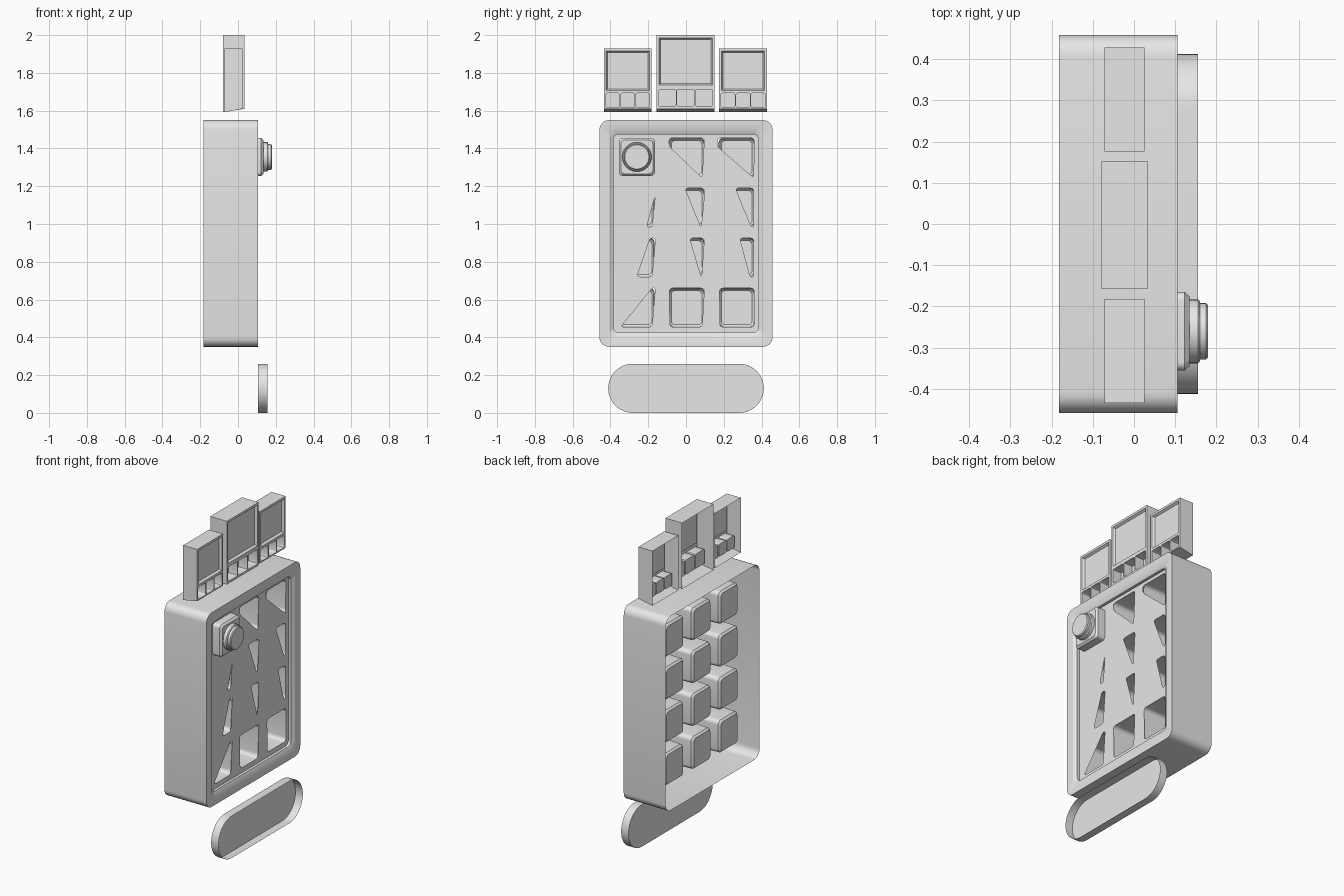
import bpy
import bmesh
from math import sin, cos, pi
from mathutils import Vector

cube = bpy.data.objects.get("Cube")
if cube:
    bpy.data.objects.remove(cube, do_unlink=True)

grey = bpy.data.materials.new("plain_grey")
grey.use_nodes = True
grey.diffuse_color = (0.8, 0.8, 0.8, 1)
grey.node_tree.nodes["Principled BSDF"].inputs["Base Color"].default_value = (0.8, 0.8, 0.8, 1)
parts = []


def finish(name, bm):
    mesh = bpy.data.meshes.new(name)
    bm.to_mesh(mesh)
    bm.free()
    mesh.materials.append(grey)
    obj = bpy.data.objects.new(name, mesh)
    bpy.context.collection.objects.link(obj)
    parts.append(obj)
    return obj


def rect(cy, cz, width, height, radius=0.0, steps=6):
    """Rounded rectangle in the y-z plane, counter-clockwise seen from +x."""
    points = []
    for corner, (sy, sz) in enumerate(((1, 1), (-1, 1), (-1, -1), (1, -1))):
        oy = cy + sy * (width / 2 - radius)
        oz = cz + sz * (height / 2 - radius)
        for i in range(steps + 1):
            angle = (corner + i / steps) * pi / 2
            points.append((oy + radius * cos(angle), oz + radius * sin(angle)))
    return points


def soften(corners, radius=0.018, steps=4):
    """Polygon with its corners rounded off."""
    points = []
    count = len(corners)
    for i in range(count):
        here = Vector(corners[i])
        ends = []
        for other in (corners[i - 1], corners[(i + 1) % count]):
            side = Vector(other) - here
            ends.append(here + side.normalized() * min(radius, side.length * 0.4))
        for s in range(steps + 1):
            t = s / steps
            points.append(tuple(ends[0] * (1 - t) ** 2 + here * 2 * t * (1 - t) + ends[1] * t * t))
    return points


def loft(name, rings, cap=False):
    """Skin a sheet through (x, outline) rings, optionally closing the last."""
    bm = bmesh.new()
    loops = [[bm.verts.new((x, y, z)) for y, z in outline] for x, outline in rings]
    for a, b in zip(loops, loops[1:]):
        for i in range(len(a)):
            j = (i + 1) % len(a)
            bm.faces.new((a[i], a[j], b[j], b[i]))
    if cap:
        bm.faces.new(loops[-1])
    bmesh.ops.remove_doubles(bm, verts=bm.verts, dist=0.0002)
    return finish(name, bm)


def plate(name, x, outlines):
    """Flat sheet facing +x: the first outline, with the others as holes."""
    bm = bmesh.new()
    for outline in outlines:
        loop = [bm.verts.new((x, y, z)) for y, z in outline]
        for i in range(len(loop)):
            bm.edges.new((loop[i - 1], loop[i]))
    bmesh.ops.remove_doubles(bm, verts=bm.verts, dist=0.0002)
    bmesh.ops.triangle_fill(bm, use_beauty=True, use_dissolve=False,
                            edges=bm.edges, normal=(1, 0, 0))
    for face in bm.faces:
        if face.normal.x < 0:
            face.normal_flip()
    return finish(name, bm)


# Main housing: open-backed shell, flat rim, stepped recess
PANEL = 0.075
mid = 0.95
inner = rect(0, mid, 0.77, 1.05, 0.03)
loft("housing_shell", [
    (-0.182, rect(0, mid, 0.916, 1.2, 0.05)),
    (0.105, rect(0, mid, 0.916, 1.2, 0.05)),
    (0.105, rect(0, mid, 0.81, 1.1, 0.035)),
    (0.092, inner),
    (PANEL, inner),
])

# Front panel with its openings
openings = [
    [(-0.09, 1.455), (0.097, 1.455), (0.085, 1.245), (-0.088, 1.41)],
    [(0.167, 1.455), (0.36, 1.455), (0.358, 1.245), (0.167, 1.41)],
    [(-0.163, 1.15), (-0.18, 0.985), (-0.208, 0.985)],
    [(-0.005, 1.19), (0.097, 1.19), (0.095, 1.13), (0.08, 0.98)],
    [(0.262, 1.19), (0.358, 1.19), (0.358, 0.985), (0.345, 0.985)],
    [(-0.19, 0.925), (-0.162, 0.925), (-0.18, 0.72), (-0.26, 0.72)],
    [(0.02, 0.925), (0.097, 0.925), (0.082, 0.715)],
    [(0.285, 0.925), (0.358, 0.925), (0.358, 0.72), (0.34, 0.72)],
    [(-0.18, 0.66), (-0.163, 0.66), (-0.18, 0.455), (-0.345, 0.455)],
    [(-0.088, 0.66), (0.097, 0.66), (0.085, 0.455), (-0.085, 0.455)],
    [(0.178, 0.66), (0.36, 0.66), (0.36, 0.455), (0.18, 0.455)],
]
plate("front_panel", PANEL, [inner] + [soften(o) for o in openings])

# Grid of cube-shaped pockets behind the panel
for row in range(4):
    for column in range(3):
        y = (column - 1) * 0.265 + 0.003
        z = 0.557 + row * 0.265
        loft(f"pocket_{row + 1}_{column + 1}", [
            (PANEL, rect(y, z, 0.19, 0.208, 0.025)),
            (-0.1, rect(y, z, 0.182, 0.2, 0.025)),
            (-0.112, rect(y, z, 0.162, 0.18, 0.02)),
        ], cap=True)

# Push button: square base, collar and cap
by, bz = -0.26, 1.355


def disc(radius):
    return rect(by, bz, radius * 2, radius * 2, radius)


loft("button_base", [
    (PANEL, rect(by, bz, 0.19, 0.2, 0.02)),
    (0.123, rect(by, bz, 0.19, 0.2, 0.02)),
    (0.135, rect(by, bz, 0.168, 0.178, 0.018)),
], cap=True)
loft("button_collar", [(0.13, disc(0.078)), (0.155, disc(0.078)), (0.16, disc(0.073))], cap=True)
loft("button_cap", [(0.155, disc(0.069)), (0.174, disc(0.069)), (0.179, disc(0.064))], cap=True)


# Three display units: open-backed box, shallow screen, three key wells
def display(name, y, width, top, front, back, key_z, key_height, sill):
    low, chin = 1.592, 1.61
    full = rect(y, (low + top) / 2, width, top - low, steps=1)
    face = rect(y, (chin + top) / 2, width, top - chin, steps=1)
    screen_top = top - 0.014
    height = screen_top - sill
    screen_z = (screen_top + sill) / 2
    screen = rect(y, screen_z, width - 0.024, height, steps=1)
    pitch = width * 0.315
    keys = [rect(y + i * pitch, key_z, pitch - 0.007, key_height, 0.008, 3) for i in (-1, 0, 1)]
    loft(name + "_case", [(back, full), (front, face)])
    plate(name + "_face", front, [face, screen] + keys)
    loft(name + "_screen", [
        (front, screen),
        (front - 0.014, rect(y, screen_z, width - 0.04, height - 0.016, steps=1)),
    ], cap=True)
    for i, key in enumerate(keys):
        loft(f"{name}_key_well_{i + 1}", [(front, key), (front - 0.06, key)], cap=True)


for side, label in ((-1, "right"), (1, "left")):
    display(label + "_display", side * 0.305 - 0.003, 0.253, 1.93, 0.025, -0.071, 1.655, 0.075, 1.708)
display("centre_display", -0.002, 0.308, 2.0, 0.034, -0.08, 1.668, 0.09, 1.735)

# Pill-shaped tray: thin wall with a back plate
pill = rect(0, 0.13, 0.824, 0.26, 0.13, 12)
loft("pill_tray", [(0.155, pill), (0.105, pill)], cap=True)

# Smooth the rounded corners, keep edges crisp
bpy.ops.object.select_all(action="DESELECT")
for part in parts:
    part.select_set(True)
bpy.context.view_layer.objects.active = parts[0]
bpy.ops.object.shade_smooth_by_angle(angle=pi / 6)
